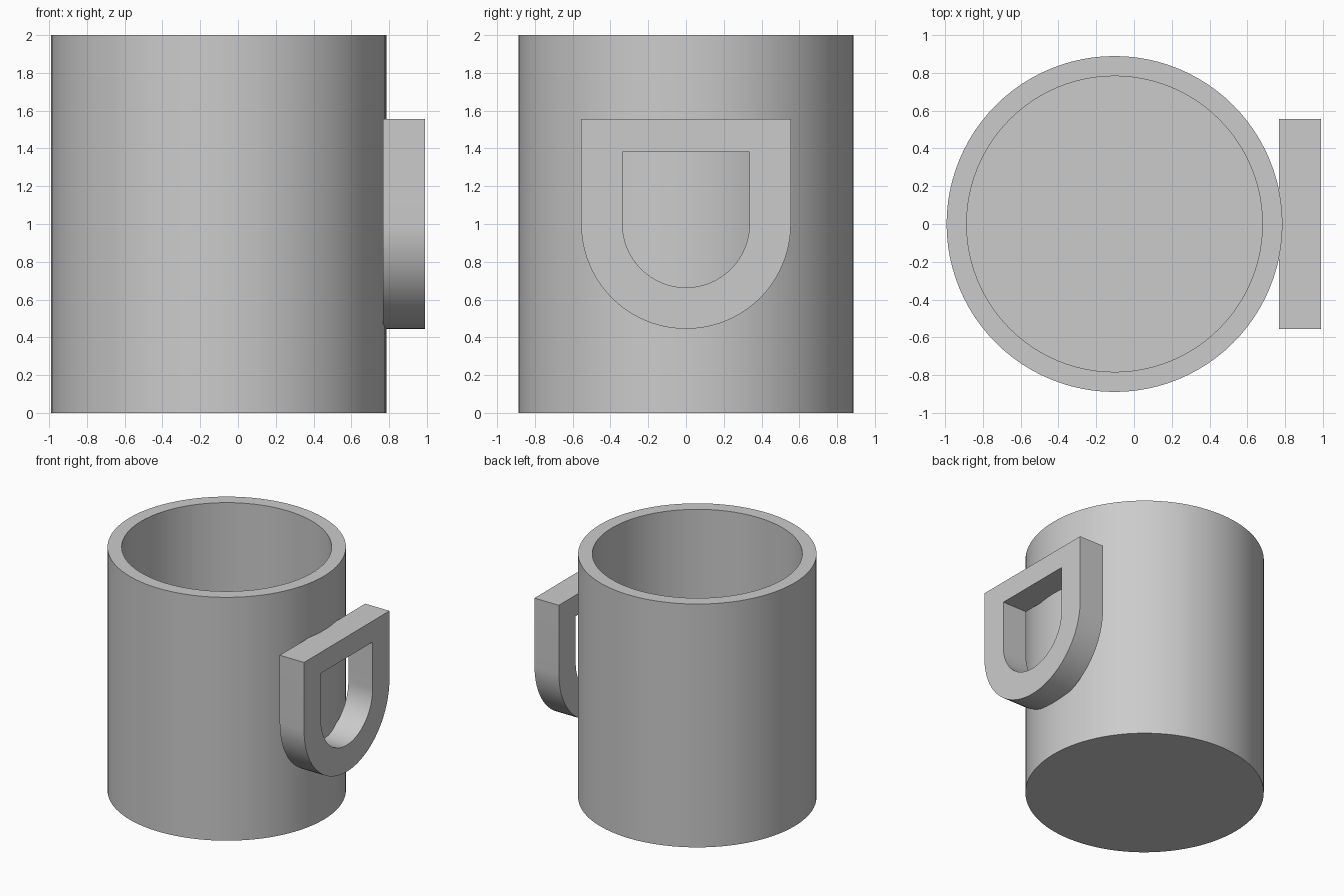
import bpy
import bmesh
import math

cube = bpy.data.objects.get("Cube")
if cube:
    bpy.data.objects.remove(cube, do_unlink=True)

# Single plain grey for the whole mug
grey = bpy.data.materials.new("plain grey")
grey.use_nodes = True
colour = (0.6, 0.6, 0.6, 1)
grey.diffuse_color = colour
grey.node_tree.nodes["Principled BSDF"].inputs["Base Color"].default_value = colour

CENTRE_X = -0.103
SIDES = 96


def finish(name, bm):
    """Turn a bmesh into a smooth-shaded object with crisp edges."""
    bmesh.ops.recalc_face_normals(bm, faces=bm.faces)
    mesh = bpy.data.meshes.new(name)
    bm.to_mesh(mesh)
    bm.free()
    mesh.materials.append(grey)
    obj = bpy.data.objects.new(name, mesh)
    bpy.context.collection.objects.link(obj)
    bpy.ops.object.select_all(action="DESELECT")
    obj.select_set(True)
    bpy.context.view_layer.objects.active = obj
    bpy.ops.object.shade_smooth_by_angle(angle=math.radians(30))
    return obj


def bridge(bm, ring_a, ring_b):
    """Join two closed rings of equal length with quads."""
    n = len(ring_a)
    for i in range(n):
        j = (i + 1) % n
        bm.faces.new((ring_a[i], ring_a[j], ring_b[j], ring_b[i]))


def circle(bm, radius, z):
    angles = [2 * math.pi * i / SIDES for i in range(SIDES)]
    return [bm.verts.new((CENTRE_X + radius * math.cos(a), radius * math.sin(a), z))
            for a in angles]


def d_ring(bm, x, half_width, top, arc_z=1.0, steps=48):
    """D outline: flat top, straight sides and a half-round bottom."""
    points = [(half_width, top), (-half_width, top)]
    for i in range(steps + 1):
        a = math.pi + math.pi * i / steps
        points.append((half_width * math.cos(a), arc_z + half_width * math.sin(a)))
    return [bm.verts.new((x, y, z)) for y, z in points]


# Mug body: outer wall, rim, inner wall and floor
bm = bmesh.new()
profile = [(0.888, 0), (0.888, 2), (0.782, 2), (0.782, 0.11)]
rings = [circle(bm, r, z) for r, z in profile]
for lower, upper in zip(rings, rings[1:]):
    bridge(bm, lower, upper)
bm.faces.new(rings[0])
bm.faces.new(rings[-1])
finish("mug_body", bm)

# Handle: flat D-shaped loop set against the side of the body
bm = bmesh.new()
loops = [d_ring(bm, x, half, top) for x, half, top in
         ((0.768, 0.555, 1.555), (0.989, 0.555, 1.555),
          (0.989, 0.336, 1.382), (0.768, 0.336, 1.382))]
for i in range(4):
    bridge(bm, loops[i], loops[(i + 1) % 4])
finish("handle", bm)
